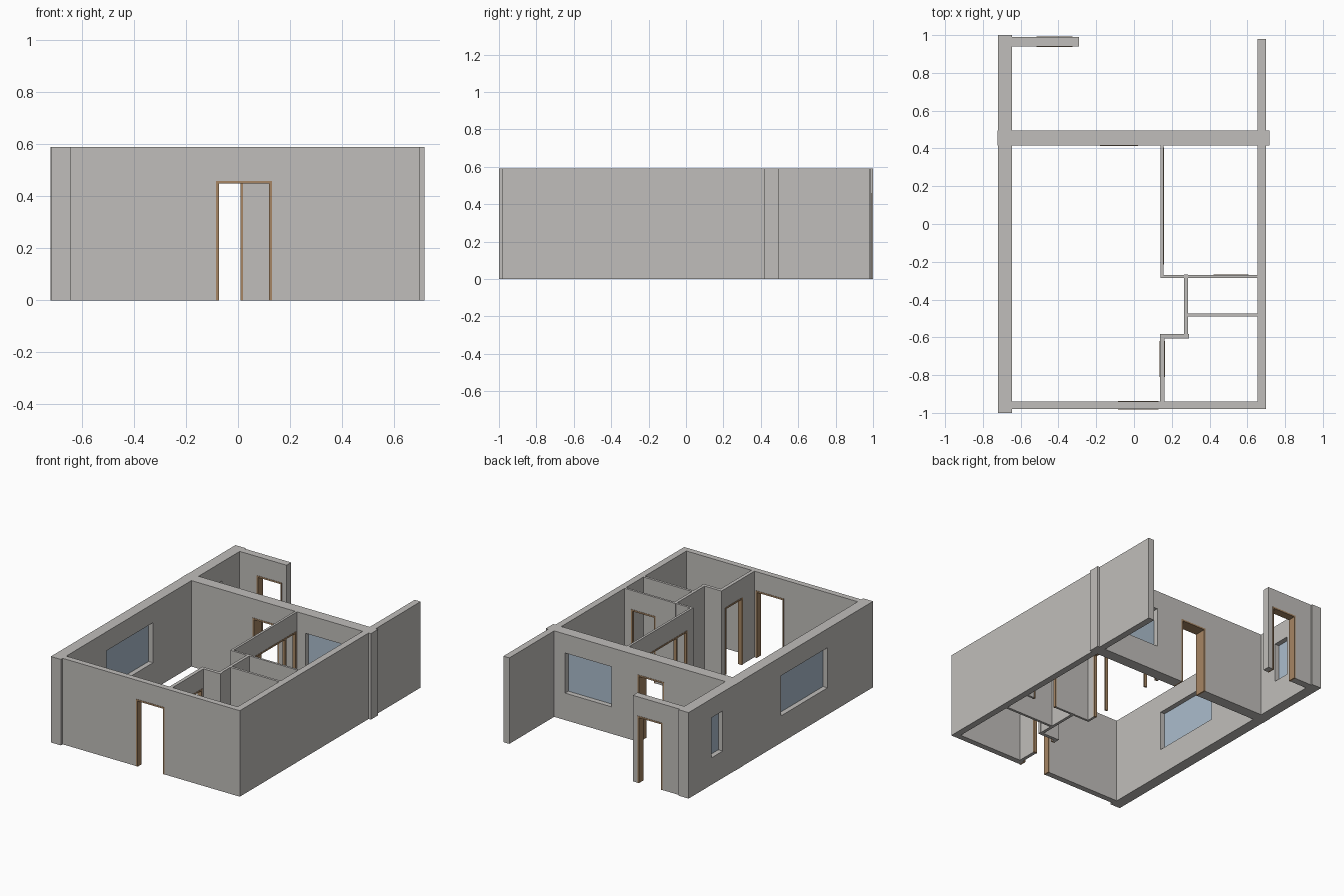
import bpy
import bmesh
from mathutils import Vector

cube = bpy.data.objects.get("Cube")
if cube:
    bpy.data.objects.remove(cube, do_unlink=True)

WALL_H = 0.59
DOOR_H = 0.46
SILL = 0.185
FRAME = 0.011


def material(name, rgb):
    m = bpy.data.materials.new(name)
    m.use_nodes = True
    m.diffuse_color = (*rgb, 1)
    m.node_tree.nodes["Principled BSDF"].inputs["Base Color"].default_value = (*rgb, 1)
    return m


plaster = material("warm grey plaster", (0.53, 0.515, 0.495))
wood = material("brown wood", (0.38, 0.235, 0.125))
glass = material("pale blue glass", (0.41, 0.51, 0.61))


def point(axis, s, c, z):
    """Place a point by its distance along a wall, across it and up."""
    return Vector((s, c, z)) if axis == "x" else Vector((c, s, z))


def slab(name, axis, cells, across, mat):
    """Extrude a set of upright rectangles through the wall thickness."""
    bm = bmesh.new()
    c0, c1 = across
    for s0, s1, z0, z1 in cells:
        corners = ((s0, z0), (s1, z0), (s1, z1), (s0, z1))
        bm.faces.new([bm.verts.new(point(axis, s, c0, z)) for s, z in corners])
    bmesh.ops.remove_doubles(bm, verts=bm.verts, dist=0.0001)
    front = bm.faces[:]
    out = bmesh.ops.extrude_face_region(bm, geom=front, use_keep_orig=True)
    moved = [g for g in out["geom"] if isinstance(g, bmesh.types.BMVert)]
    bmesh.ops.translate(bm, verts=moved, vec=point(axis, 0, c1 - c0, 0))
    bmesh.ops.dissolve_limit(bm, angle_limit=0.01, verts=bm.verts, edges=bm.edges)
    bmesh.ops.recalc_face_normals(bm, faces=bm.faces)
    mesh = bpy.data.meshes.new(name)
    bm.to_mesh(mesh)
    bm.free()
    mesh.materials.append(mat)
    obj = bpy.data.objects.new(name, mesh)
    bpy.context.collection.objects.link(obj)
    return obj


def door_frame(name, axis, span, across, posts=()):
    """Two jambs, a head and any posts between, lining an opening."""
    s0, s1 = span
    c0, c1 = across
    top = DOOR_H - FRAME
    slab(name + "_head", axis, [(s0, s1, top, DOOR_H)], (c0 - 0.002, c1 + 0.002), wood)
    for i, s in enumerate((s0, *posts, s1 - FRAME)):
        slab(f"{name}_jamb_{i}", axis, [(s, s + FRAME, 0, top)],
             (c0 - 0.002, c1 + 0.002), wood)


def wall(name, axis, span, across, doors=(), windows=(), posts=()):
    """A wall with its doorways, wooden linings and glazed windows."""
    holes = [(a, b, 0, DOOR_H) for a, b in doors]
    holes += [(a, b, SILL, DOOR_H) for a, b in windows]
    ss = sorted({*span, *(v for h in holes for v in h[:2])})
    zs = sorted({0, WALL_H, *(v for h in holes for v in h[2:])})
    cells = []
    for s0, s1 in zip(ss, ss[1:]):
        for z0, z1 in zip(zs, zs[1:]):
            s, z = (s0 + s1) / 2, (z0 + z1) / 2
            if not any(a < s < b and c < z < d for a, b, c, d in holes):
                cells.append((s0, s1, z0, z1))
    slab(name, axis, cells, across, plaster)
    for i, d in enumerate(doors):
        door_frame(f"{name}_door_{i}", axis, d, across, posts)
    mid = sum(across) / 2
    for i, (a, b) in enumerate(windows):
        slab(f"{name}_window_pane_{i}", axis, [(a, b, SILL, DOOR_H)],
             (mid - 0.004, mid + 0.004), glass)


# Outer walls
wall("long_side_wall", "y", (-1, 1), (-0.72, -0.645),
     windows=[(-0.505, 0), (0.63, 0.75)])
wall("plain_side_wall", "y", (-0.98, 0.98), (0.655, 0.70))
wall("front_wall", "x", (-0.645, 0.655), (-0.98, -0.94), doors=[(-0.085, 0.13)])
wall("rear_cross_wall", "x", (-0.722, 0.717), (0.416, 0.494),
     doors=[(-0.18, 0.02)], windows=[(0.22, 0.572)])
wall("terrace_end_wall", "x", (-0.645, -0.29), (0.94, 0.99), doors=[(-0.515, -0.325)])

# Partitions
wall("bedroom_partition", "y", (-0.285, 0.416), (0.141, 0.157),
     doors=[(-0.215, 0.405)], posts=(-0.105, 0.285))
wall("closet_back_partition", "x", (0.157, 0.655), (-0.285, -0.27), doors=[(0.42, 0.605)])
wall("closet_side_partition", "y", (-0.605, -0.268), (0.266, 0.286))
wall("closet_front_partition", "x", (0.286, 0.655), (-0.49, -0.473))
wall("bathroom_return_partition", "x", (0.138, 0.29), (-0.605, -0.582))
wall("bathroom_partition", "y", (-0.94, -0.605), (0.138, 0.162), doors=[(-0.81, -0.62)])
